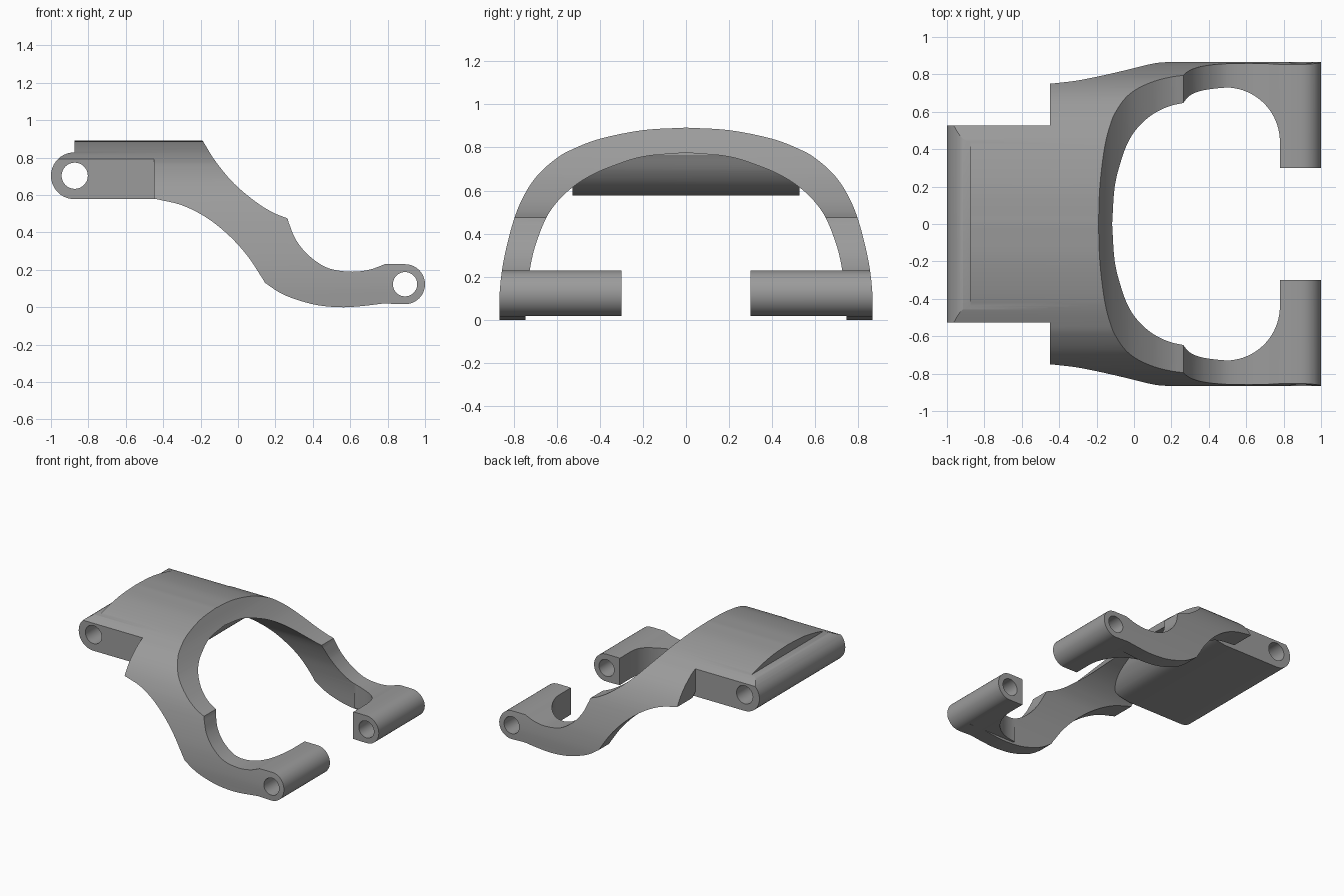
import bpy, bmesh, math
from mathutils import Vector

if "Cube" in bpy.data.objects:
    bpy.data.objects.remove(bpy.data.objects["Cube"])

grey = bpy.data.materials.new("plain grey")
grey.diffuse_color = (0.33, 0.33, 0.33, 1)
grey.use_nodes = True
grey.node_tree.nodes["Principled BSDF"].inputs["Base Color"].default_value = grey.diffuse_color


def spline(pts, n=8):
    """Smooth curve through 2D points."""
    p = [Vector(q) for q in pts]
    p = [2 * p[0] - p[1]] + p + [2 * p[-1] - p[-2]]
    out = []
    for i in range(1, len(p) - 2):
        a, b, c, d = p[i - 1:i + 3]
        for k in range(n):
            t = k / n
            out.append(0.5 * (2 * b + (c - a) * t + (2 * a - 5 * b + 4 * c - d) * t * t
                              + (3 * b - a - 3 * c + d) * t ** 3))
    return [tuple(v) for v in out] + [tuple(pts[-1])]


def arc(cx, cy, r, a0, a1, n=20):
    return [(cx + r * math.cos(math.radians(a0 + (a1 - a0) * i / n)),
             cy + r * math.sin(math.radians(a0 + (a1 - a0) * i / n))) for i in range(n + 1)]


def prism(name, pts, axis, lo, hi):
    """Extrude a 2D outline along an axis."""
    place = {'x': lambda a, b, h: (h, a, b),
             'y': lambda a, b, h: (a, h, b),
             'z': lambda a, b, h: (a, b, h)}[axis]
    bm = bmesh.new()
    base = bm.faces.new([bm.verts.new(place(a, b, lo)) for a, b in pts])
    ext = bmesh.ops.extrude_face_region(bm, geom=[base])
    shift = Vector(place(0, 0, hi - lo))
    bmesh.ops.translate(bm, vec=shift,
                        verts=[v for v in ext['geom'] if isinstance(v, bmesh.types.BMVert)])
    bmesh.ops.recalc_face_normals(bm, faces=bm.faces)
    me = bpy.data.meshes.new(name)
    bm.to_mesh(me)
    bm.free()
    me.materials.append(grey)
    ob = bpy.data.objects.new(name, me)
    bpy.context.collection.objects.link(ob)
    return ob


def boolean(ob, other, op, keep=False):
    """Apply a boolean, then drop the helper."""
    m = ob.modifiers.new("cut", 'BOOLEAN')
    m.operation, m.object, m.solver = op, other, 'EXACT'
    bpy.context.view_layer.objects.active = ob
    bpy.ops.object.modifier_apply(modifier=m.name)
    if not keep:
        bpy.data.objects.remove(other)


def arch(name, half, lo):
    """Closed arch section, mirrored about the middle."""
    right = spline(half)
    left = [(-y, z) for y, z in right[-2::-1]]
    return prism(name, [(right[0][0], lo)] + right + left + [(-right[0][0], lo)], 'x', -1.3, 1.3)


OUTER = [(.865, .0), (.864, .13), (.845, .28), (.80, .46), (.75, .58), (.685, .675),
         (.60, .75), (.53, .79), (.40, .84), (.20, .88), (0, .892)]
INNER = [(.745, .0), (.738, .13), (.725, .23), (.70, .34), (.65, .47), (.595, .55),
         (.53, .612), (.45, .665), (.35, .71), (.20, .757), (0, .776)]

# side silhouette of the frame, with the rounded arm tips
side = ([(-.45, .58), (-.45, 1.0), (-.24, 1.0)]
        + spline([(-.19, .892), (-.12, .78), (-.02, .66), (.10, .56), (.19, .505), (.265, .475)])
        + spline([(.27, .455), (.31, .36), (.38, .275), (.48, .21), (.60, .19), (.70, .20), (.785, .23)])
        + arc(.893, .123, .107, 90, -90)
        + spline([(.78, .02), (.66, .006), (.55, .0), (.42, .012), (.30, .045), (.22, .08), (.145, .13)])
        + spline([(.13, .155), (.05, .275), (-.05, .385), (-.17, .48), (-.30, .545), (-.44, .579)]))

# arched frame
frame = arch("arched_frame", OUTER, -.2)
boolean(frame, prism("side_cutter", side, 'y', -1.2, 1.2), 'INTERSECT')

# opening under the arch, kept clear of the inward arm ends
void = arch("opening_cutter", INNER, -.4)
plan = [(1.5, .30), (.78, .30)] + arc(.49, .44, .29, 0, 90) + [(.49, .9), (1.5, .9)]
for s in (1, -1):
    boolean(void, prism("arm_keeper", [(x, s * y) for x, y in plan], 'z', .018, .5), 'DIFFERENCE')
boolean(frame, void, 'DIFFERENCE')

# hinge block with a rounded end, trimmed to the arch
block_side = (arc(-.875, .703, .125, 270, 90) + [(-.875, 1.0), (-.24, 1.0), (-.24, .86), (-.17, .80)]
              + spline([(-.165, .765), (-.20, .69), (-.25, .63), (-.31, .595), (-.40, .578)]))
block = prism("hinge_block", block_side, 'y', -.527, .527)
boolean(block, arch("trim", OUTER, -.2), 'INTERSECT')
boolean(frame, block, 'UNION')

# pin holes through both hinge ends
for x, z, r in ((-.873, .703, .07), (.893, .123, .065)):
    boolean(frame, prism("pin_cutter", arc(x, z, r, 0, 360, 40)[:-1], 'y', -1.2, 1.2), 'DIFFERENCE')

bpy.ops.object.select_all(action='DESELECT')
frame.select_set(True)
bpy.context.view_layer.objects.active = frame
bpy.ops.object.shade_smooth_by_angle(angle=math.radians(25))
